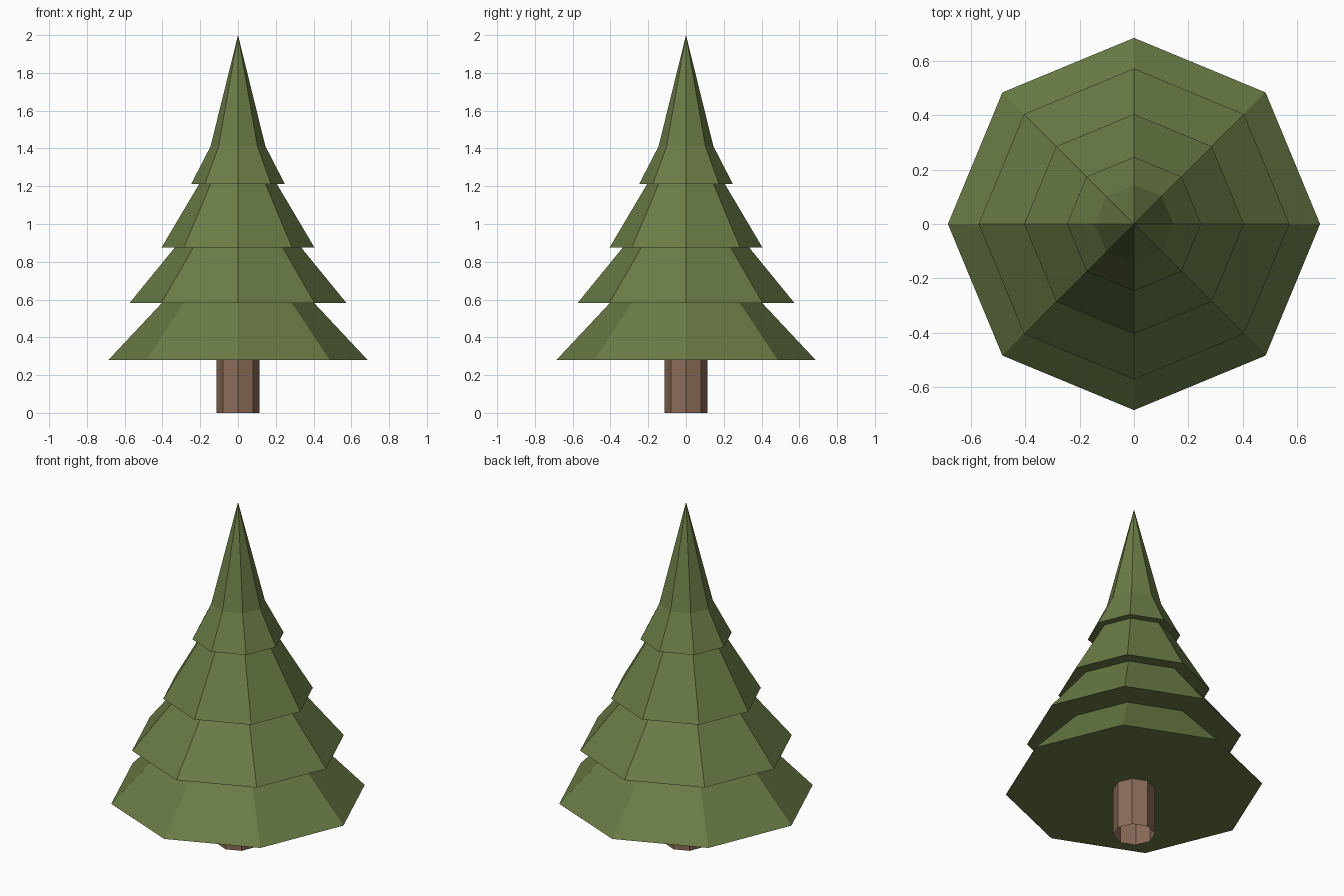
import bpy, bmesh, math

if "Cube" in bpy.data.objects:
    bpy.data.objects.remove(bpy.data.objects["Cube"])

SIDES = 8


def material(name, rgb):
    m = bpy.data.materials.new(name)
    m.diffuse_color = (*rgb, 1.0)
    m.use_nodes = True
    m.node_tree.nodes["Principled BSDF"].inputs["Base Color"].default_value = m.diffuse_color
    return m


def lathe(name, profile, mat):
    """Turn a (radius, height) profile into a flat-faced eight-sided solid."""
    bm = bmesh.new()
    rings = []
    for r, z in profile:
        count = 1 if r == 0 else SIDES
        rings.append([bm.verts.new((r * math.cos(math.tau * i / SIDES),
                                    r * math.sin(math.tau * i / SIDES), z))
                      for i in range(count)])
    for low, high in zip(rings, rings[1:]):
        for i in range(SIDES):
            j = (i + 1) % SIDES
            if len(high) == 1:
                bm.faces.new((low[i], low[j], high[0]))
            else:
                bm.faces.new((low[i], low[j], high[j], high[i]))
    mesh = bpy.data.meshes.new(name)
    bm.to_mesh(mesh)
    bm.free()
    mesh.materials.append(mat)
    obj = bpy.data.objects.new(name, mesh)
    bpy.context.collection.objects.link(obj)
    return obj


green = material("needle green", (0.144, 0.202, 0.061))
brown = material("bark brown", (0.262, 0.150, 0.098))

# trunk: tube, open at the foot
lathe("trunk", [(0.113, 0.0), (0.113, 0.28)], brown)

# foliage: four stepped tiers with flat undersides, ending in a steep tip
lathe("foliage", [
    (0.113, 0.28), (0.686, 0.28), (0.402, 0.583),
    (0.573, 0.583), (0.335, 0.875),
    (0.405, 0.875), (0.205, 1.213),
    (0.247, 1.213), (0.145, 1.412), (0, 2.0),
], green)
